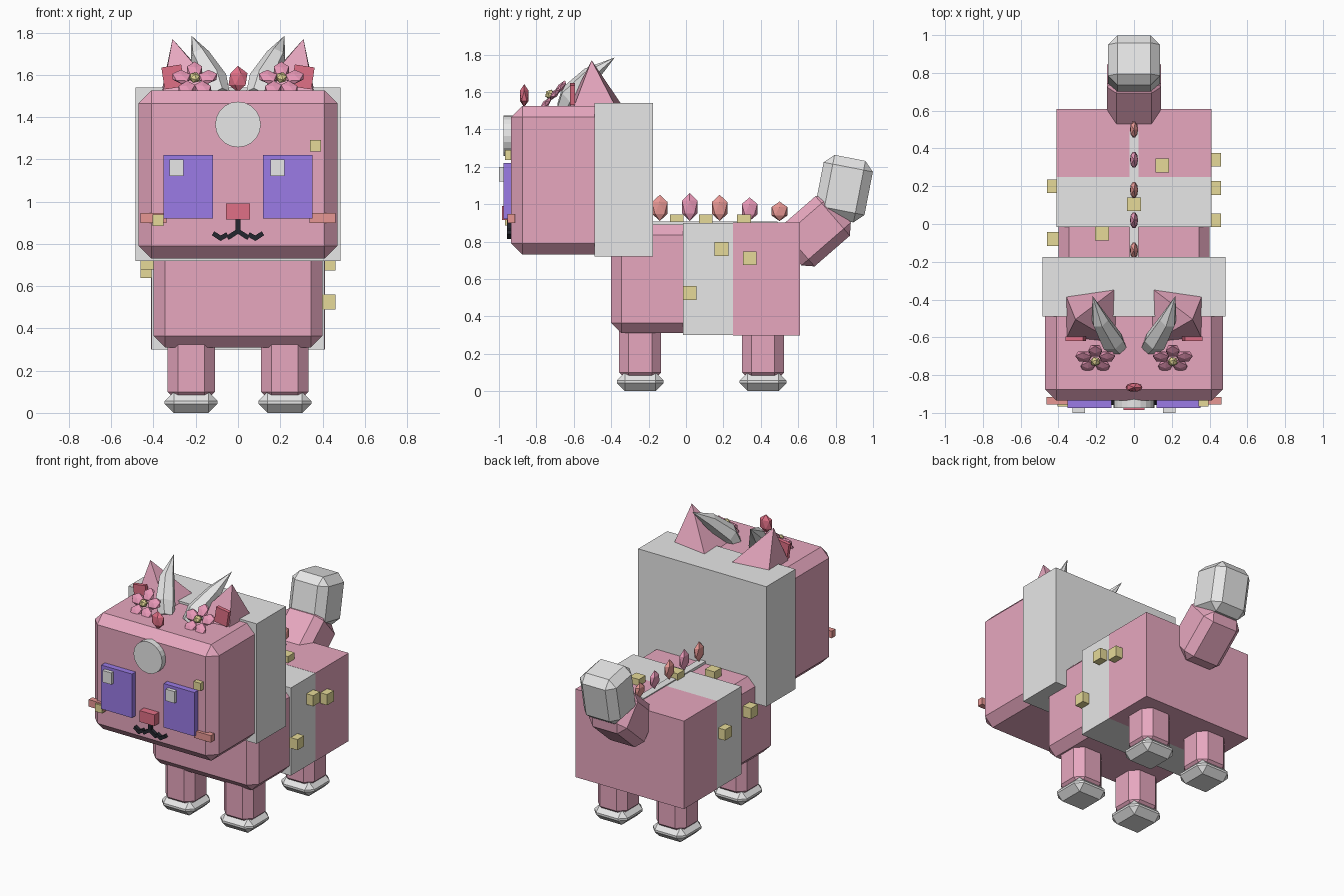
import bpy, bmesh, math
from mathutils import Vector, Matrix, Euler

cube = bpy.data.objects.get("Cube")
if cube:
    bpy.data.objects.remove(cube, do_unlink=True)


def material(name, hexcode):
    rgb = [int(hexcode[i:i + 2], 16) / 255 for i in (0, 2, 4)]
    lin = [c / 12.92 if c < 0.04045 else ((c + 0.055) / 1.055) ** 2.4 for c in rgb]
    mat = bpy.data.materials.new(name)
    mat.use_nodes = True
    mat.diffuse_color = (*lin, 1)
    mat.node_tree.nodes["Principled BSDF"].inputs["Base Color"].default_value = (*lin, 1)
    return mat


PINK = material("body pink", "E8A8C0")
WHITE = material("soft white", "EAEAEA")
PURPLE = material("eye purple", "9B7BE6")
RED = material("rose red", "E07086")
CORAL = material("coral", "EE9C98")
GOLD = material("pale gold", "E6DA98")
DARK = material("mouth dark", "24262E")
PETAL = material("petal pink", "EE9CBC")


def finish(name, bm, mat):
    bmesh.ops.recalc_face_normals(bm, faces=bm.faces)
    mesh = bpy.data.meshes.new(name)
    bm.to_mesh(mesh)
    bm.free()
    mesh.materials.append(mat)
    obj = bpy.data.objects.new(name, mesh)
    bpy.context.collection.objects.link(obj)
    return obj


def placed(center, rot):
    return Matrix.Translation(center) @ Euler(rot).to_matrix().to_4x4()


def box(name, center, size, mat, bevel=0, rot=(0, 0, 0)):
    bm = bmesh.new()
    bmesh.ops.create_cube(bm, size=1, matrix=Matrix.Diagonal((*size, 1)))
    if bevel:
        bmesh.ops.bevel(bm, geom=bm.edges[:], offset=bevel, segments=1,
                        affect='EDGES', profile=0.5)
    bm.transform(placed(center, rot))
    return finish(name, bm, mat)


def gem(name, center, radii, mat, matrix=None):
    bm = bmesh.new()
    bmesh.ops.create_icosphere(bm, subdivisions=1, radius=1)
    bm.transform((matrix or Matrix.Translation(center)) @ Matrix.Diagonal((*radii, 1)))
    return finish(name, bm, mat)


def loft(name, path, mat, sides, phase=0):
    """Rings of (centre, radius) along a path; the last point is the tip."""
    bm = bmesh.new()
    axis = (Vector(path[-1][0]) - Vector(path[0][0])).normalized()
    u = axis.cross((0, 1, 0)).normalized()
    v = axis.cross(u)
    rings = []
    for center, r in path[:-1]:
        angles = [phase + math.tau * i / sides for i in range(sides)]
        rings.append([bm.verts.new(Vector(center) + r * (u * math.cos(a) + v * math.sin(a)))
                      for a in angles])
    tip = bm.verts.new(path[-1][0])
    bm.faces.new(rings[0])
    for i in range(sides):
        j = (i + 1) % sides
        for a, b in zip(rings, rings[1:]):
            bm.faces.new((a[i], a[j], b[j], b[i]))
        bm.faces.new((rings[-1][i], rings[-1][j], tip))
    return finish(name, bm, mat)


# Head and body blocks
box("head", (0, -0.57, 1.128), (0.94, 0.73, 0.795), PINK, 0.06)
box("mane_slab", (0, -0.333, 1.13), (0.97, 0.315, 0.82), WHITE)
box("chest", (0, -0.15, 0.6), (0.8, 0.5, 0.58), PINK, 0.055)
box("belly_band", (0, 0.118, 0.6), (0.82, 0.266, 0.6), WHITE)
box("rump", (0, 0.43, 0.6), (0.822, 0.36, 0.602), PINK)
box("spine_strip", (0, 0.12, 0.895), (0.05, 0.74, 0.025), WHITE)

# Legs and feet
for side, s in (("right", -1), ("left", 1)):
    for end, y in (("front", -0.245), ("back", 0.412)):
        box(f"{side}_{end}_leg", (s * 0.222, y, 0.225), (0.225, 0.225, 0.35), PINK, 0.05)
        box(f"{side}_{end}_foot", (s * 0.222, y, 0.05), (0.25, 0.25, 0.1), WHITE, 0.043)

# Tail
box("tail_base", (0, 0.69, 0.855), (0.286, 0.35, 0.28), PINK, 0.05, (math.radians(41), 0, 0))
box("tail_tip", (0, 0.845, 1.083), (0.275, 0.268, 0.335), WHITE, 0.05, (math.radians(-11), 0, 0))

# Face
for side, s in (("right", -1), ("left", 1)):
    box(f"{side}_eye", (s * 0.236, -0.952, 1.07), (0.233, 0.046, 0.3), PURPLE)
    box(f"{side}_cheek", (s * 0.4, -0.935, 0.923), (0.125, 0.04, 0.048), CORAL)
for x in (-0.292, 0.186):
    box("eye_shine", (x, -0.984, 1.16), (0.066, 0.032, 0.08), WHITE)
box("nose", (0, -0.957, 0.953), (0.113, 0.055, 0.077), RED)


def stroke(a, b):
    d = Vector((b[0] - a[0], 0, b[1] - a[1]))
    box("mouth_stroke", ((a[0] + b[0]) / 2, -0.944, (a[1] + b[1]) / 2),
        (d.length, 0.028, 0.022), DARK, 0, (0, -math.atan2(d.z, d.x), 0))


stroke((0, 0.85), (0, 0.915))
for s in (-1, 1):
    stroke((0, 0.86), (s * 0.05, 0.828))
    stroke((s * 0.05, 0.845), (s * 0.085, 0.825))
    stroke((s * 0.075, 0.822), (s * 0.118, 0.85))

# Forehead disc
bm = bmesh.new()
bmesh.ops.create_cone(bm, cap_ends=True, segments=20, radius1=0.108, radius2=0.108, depth=0.05)
bm.transform(placed((0, -0.95, 1.365), (math.pi / 2, 0, 0)))
finish("forehead_disc", bm, WHITE)

# Ears, horns and flowers
for side, s in (("right", -1), ("left", 1)):
    loft(f"{side}_ear", [((s * 0.235, -0.487, 1.49), 0.2), ((s * 0.31, -0.505, 1.77), 0)],
         PINK, 4, math.pi / 4)
    box(f"{side}_inner_ear", (s * 0.308, -0.607, 1.59), (0.095, 0.025, 0.105), RED, 0,
        (0, s * 0.15, 0))
    loft(f"{side}_horn", [((s * 0.085, -0.655, 1.5), 0.05), ((s * 0.115, -0.62, 1.575), 0.065),
                          ((s * 0.18, -0.51, 1.69), 0.048), ((s * 0.22, -0.38, 1.785), 0)],
         WHITE, 6)
    flower = placed((s * 0.205, -0.715, 1.575), (math.radians(48), 0, 0))
    for i in range(5):
        turn = Matrix.Rotation(math.pi / 10 + math.tau * i / 5, 4, 'Z')
        gem(f"{side}_petal", None, (0.05, 0.042, 0.018), PETAL,
            flower @ turn @ Matrix.Translation((0.066, 0, 0)))
    gem(f"{side}_flower_centre", None, (0.028, 0.028, 0.025), GOLD,
        flower @ Matrix.Translation((0, 0, 0.018)))

# Crown gem and back gems
gem("crown_gem", (0, -0.865, 1.58), (0.05, 0.027, 0.062), RED)
for i, half in enumerate((0.07, 0.075, 0.07, 0.063, 0.052)):
    gem("back_gem", (0, -0.14 + 0.16 * i, 0.91 + half), (0.024, 0.049, half),
        PETAL if i % 2 else CORAL)

# Gold studs
for center in ((0.367, -0.94, 1.264), (-0.379, -0.94, 0.912)):
    box("face_stud", center, (0.053, 0.053, 0.053), GOLD)
for center in ((0.425, 0.19, 0.76), (0.425, 0.34, 0.71), (0.425, 0.02, 0.525),
               (-0.425, 0.2, 0.675), (-0.425, -0.08, 0.715),
               (0.15, 0.31, 0.908), (0, 0.105, 0.908), (-0.17, -0.05, 0.908)):
    box("body_stud", center, (0.073, 0.073, 0.073), GOLD)
